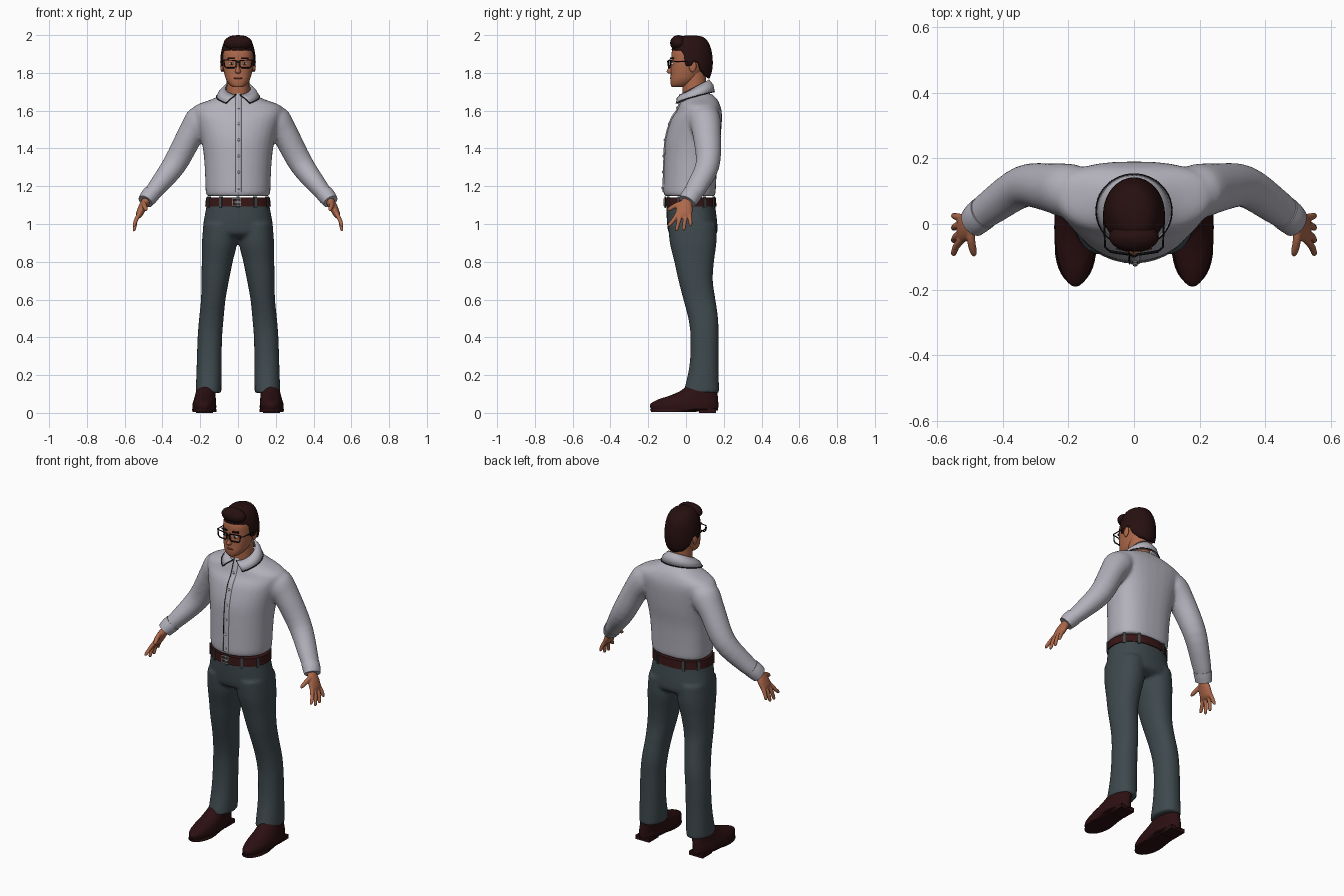
import bpy, bmesh, math
from mathutils import Vector, Matrix

cube = bpy.data.objects.get("Cube")
if cube:
    bpy.data.objects.remove(cube, do_unlink=True)


def material(name, *rgb):
    m = bpy.data.materials.new(name)
    m.use_nodes = True
    m.diffuse_color = (*rgb, 1)
    m.node_tree.nodes["Principled BSDF"].inputs["Base Color"].default_value = (*rgb, 1)
    return m


SHIRT = material("shirt grey", .45, .44, .5)
TROUSERS = material("trouser slate", .048, .066, .074)
SKIN = material("skin", .42, .14, .07)
HAIR = material("dark hair", .02, .005, .005)
LEATHER = material("shoe leather", .025, .005, .006)
BELT = material("belt leather", .04, .008, .008)
BLACK = material("black", .005, .005, .006)
METAL = material("buckle metal", .5, .5, .5)
WHITE = material("eye white", .6, .55, .52)
LIP = material("lip", .25, .07, .04)


def finish(name, bm, mat, voxel=None):
    """Turn a bmesh into a smooth object, optionally fusing its parts."""
    bmesh.ops.recalc_face_normals(bm, faces=bm.faces)
    me = bpy.data.meshes.new(name)
    bm.to_mesh(me)
    bm.free()
    me.materials.append(mat)
    for p in me.polygons:
        p.use_smooth = True
    me.set_sharp_from_angle(angle=math.radians(50))
    ob = bpy.data.objects.new(name, me)
    bpy.context.collection.objects.link(ob)
    if voxel:
        fuse = ob.modifiers.new("fuse", 'REMESH')
        fuse.mode, fuse.voxel_size, fuse.use_smooth_shade = 'VOXEL', voxel, True
        soft = ob.modifiers.new("soften", 'SMOOTH')
        soft.factor, soft.iterations = .5, 5
    return ob


def spline(secs, steps):
    """Smooth in-between sections through the given ones."""
    s = [secs[0], *secs, secs[-1]]
    out = []
    for a, b, c, d in zip(s, s[1:], s[2:], s[3:]):
        for k in range(steps):
            t = k / steps
            out.append([q + t / 2 * (r - p + t * (2*p - 5*q + 4*r - w + t * (3*q - p - 3*r + w)))
                        for p, q, r, w in zip(a, b, c, d)])
    return out + [list(secs[-1])]


def loft(bm, secs, flat=False, ref=(0, 1, 0), n=32, steps=4, front=2, back=2):
    """Skin sections of (x, y, z, half width, front depth, back depth)."""
    secs = spline(secs, steps)
    rings = []
    for i, (x, y, z, a, bf, bb) in enumerate(secs):
        lo, hi = secs[max(i - 1, 0)], secs[min(i + 1, len(secs) - 1)]
        t = Vector((0, 0, 1)) if flat else (Vector(hi[:3]) - Vector(lo[:3])).normalized()
        v = Vector(ref)
        v = (v - t * v.dot(t)).normalized()
        u = v.cross(t)
        ring = []
        for k in range(n):
            c, s = math.cos(math.tau * k / n), math.sin(math.tau * k / n)
            e, b = (2 / back, bb) if s > 0 else (2 / front, bf)
            p = u * a * math.copysign(abs(c) ** e, c) + v * b * math.copysign(abs(s) ** e, s)
            ring.append(bm.verts.new(Vector((x, y, z)) + p))
        rings.append(ring)
    for r, q in zip(rings, rings[1:]):
        for k in range(n):
            bm.faces.new((r[k], r[k - 1], q[k - 1], q[k]))
    bm.faces.new(rings[0])
    bm.faces.new(rings[-1])
    return bm


def level(x, rows, split=.5):
    """Sections from rows of (height, half width, front y, back y)."""
    out = []
    for z, a, f, b in rows:
        m = f + split * (b - f)
        out.append((x, m, z, a, m - f, b - m))
    return out


def limb(s, rows):
    return [(s * x, y, z, a, b, b) for x, y, z, a, b in rows]


def ball(name, loc, size, mat):
    bm = bmesh.new()
    bmesh.ops.create_uvsphere(bm, u_segments=20, v_segments=12, radius=1,
                              matrix=Matrix.LocRotScale(Vector(loc), None, Vector(size)))
    return finish(name, bm, mat)


def box(name, loc, size, mat, turn=0):
    bm = bmesh.new()
    bmesh.ops.create_cube(bm, size=1, matrix=Matrix.LocRotScale(
        Vector(loc), Matrix.Rotation(turn, 3, 'Z'), Vector(size)))
    return finish(name, bm, mat)


def wire(name, pts, r, mat, closed=False):
    cu = bpy.data.curves.new(name, 'CURVE')
    cu.dimensions, cu.bevel_depth, cu.bevel_resolution = '3D', r, 1
    sp = cu.splines.new('POLY')
    sp.points.add(len(pts) - 1)
    for q, p in zip(sp.points, pts):
        q.co = (*p, 1)
    sp.use_cyclic_u = closed
    cu.materials.append(mat)
    bpy.context.collection.objects.link(bpy.data.objects.new(name, cu))


# Shirt: torso and sleeves fused
torso = [(1.148, .165, -.112, .153), (1.17, .171, -.12, .157), (1.25, .174, -.118, .161),
         (1.35, .18, -.115, .168), (1.45, .195, -.108, .182), (1.55, .222, -.08, .19),
         (1.6, .24, -.048, .188), (1.63, .22, -.036, .18), (1.66, .14, -.026, .165),
         (1.69, .075, -.012, .135)]
shirt = loft(bmesh.new(), level(0, torso, .55), flat=True, front=2.1, back=2.6)
for s in (1, -1):
    loft(shirt, limb(s, [(.15, .1, 1.6, .05, .07), (.195, .1, 1.55, .083, .083),
                         (.25, .11, 1.475, .07, .075), (.335, .115, 1.317, .064, .064),
                         (.43, .055, 1.192, .049, .056), (.478, .018, 1.137, .04, .047)]))
finish("shirt", shirt, SHIRT, .01)

# Front placket, its seam and the buttons
path = [(z, f) for z, a, f, b in torso[1:]]
strip = loft(bmesh.new(), [(.003, f + .004, z, .017, .009, .009) for z, f in path], n=12)
finish("shirt_placket", strip, SHIRT)
wire("placket_seam", [(-.014, f - .001, z) for z, f in path], .002, BLACK)
for i in range(6):
    z = 1.19 + i * .085
    (z0, f0), (z1, f1) = next(p for p in zip(path, path[1:]) if p[1][0] >= z)
    y = f0 + (f1 - f0) * (z - z0) / (z1 - z0)
    ball("shirt_button", (.004, y - .006, z), (.007, .004, .007), METAL)

# Folded collar with a dark edge
bm, grid, cols = bmesh.new(), [], 40
for i in range(cols + 1):
    f = i / cols
    up, low = .15 + f * (math.tau - .3), .6 + f * (math.tau - 1.2)
    top = Vector((.07 * math.sin(up), .045 - .078 * math.cos(up), 1.725 - .04 * math.cos(up)))
    end = Vector((.115 * math.sin(low), .04 - .112 * math.cos(low),
                  1.622 + .078 * ((1 - math.cos(low)) / 2) ** .6))
    mid = (top + end) / 2 + Vector((math.sin(low), -math.cos(low), .5)) * .008
    grid.append([bm.verts.new(p) for p in (top, mid, end)])
for a, b in zip(grid, grid[1:]):
    for k in range(2):
        bm.faces.new((a[k], a[k + 1], b[k + 1], b[k]))
edge = [grid[0][0].co.copy()] + [g[2].co.copy() for g in grid] + [grid[-1][0].co.copy()]
collar = finish("shirt_collar", bm, SHIRT)
collar.modifiers.new("cloth", 'SOLIDIFY').thickness = .01
wire("collar_edge", edge, .0025, BLACK)

# Trousers: hips and legs fused
trousers = loft(bmesh.new(), level(0, [(1.14, .161, -.102, .152), (1.08, .17, -.104, .157),
                                       (1, .184, -.1, .166), (.95, .184, -.09, .164),
                                       (.925, .15, -.05, .13)]), flat=True, front=2.3, back=2.3)
leg = [(1, .095, .088, -.095, .16), (.9, .098, .093, -.086, .161), (.8, .11, .082, -.062, .148),
       (.7, .121, .073, -.04, .142), (.6, .131, .065, -.014, .156), (.5, .141, .065, .012, .17),
       (.4, .149, .065, .024, .172), (.25, .153, .066, .018, .172), (.105, .156, .068, -.014, .176)]
for s in (1, -1):
    loft(trousers, [level(s * x, [(z, a, f, b)])[0] for z, x, a, f, b in leg],
         flat=True, front=2.2, back=2.2)
finish("trousers", trousers, TROUSERS, .01)

# Belt, loops and buckle
belt = level(0, [(1.092, .174, -.111, .161), (1.14, .169, -.11, .159)])
finish("belt", loft(bmesh.new(), belt, flat=True, n=64, steps=1, front=2.2, back=2.2), BELT)
for deg in (30, 62, 118, 150, 205, 240, 270, 300, 335):
    c, s = math.cos(math.radians(deg)), math.sin(math.radians(deg))
    p = (.172 * math.copysign(abs(c) ** .91, c), .025 + .136 * math.copysign(abs(s) ** .91, s), 1.115)
    box("belt_loop", p, (.008, .014, .062), TROUSERS, math.atan2(s / .136, c / .172))
wire("buckle", [(x, -.114, z) for x, z in ((-.03, 1.096), (.014, 1.096), (.014, 1.136), (-.03, 1.136))],
     .004, METAL, True)
box("buckle_prong", (-.008, -.115, 1.116), (.04, .006, .006), METAL)

# Cuffs, hands and shoes
for s, side in ((1, "left_"), (-1, "right_")):
    cuff = limb(s, [(.458, .034, 1.16, .047, .052), (.475, .02, 1.14, .046, .051),
                    (.49, .006, 1.119, .041, .048)])
    finish(side + "cuff", loft(bmesh.new(), cuff), SHIRT)
    hand = loft(bmesh.new(), limb(s, [(.475, .016, 1.14, .025, .03), (.49, .004, 1.115, .023, .031),
                                      (.507, -.006, 1.085, .022, .042), (.523, -.013, 1.05, .018, .044),
                                      (.529, -.014, 1.034, .01, .036)]))
    for base, tip, z in ((-.046, -.09, .985), (-.024, -.05, .962), (0, -.012, .965), (.02, .025, .987)):
        loft(hand, limb(s, [(.522, base, 1.055, .011, .012), (.541, (base + tip) / 2, 1.018, .011, .011),
                            (.549, tip, z + .008, .009, .009), (.549, tip, z, .003, .003)]),
             ref=(1, 0, 0), n=12)
    loft(hand, limb(s, [(.498, -.012, 1.11, .016, .014), (.496, -.05, 1.1, .014, .013),
                        (.489, -.085, 1.08, .011, .011), (.486, -.098, 1.07, .004, .004)]),
         ref=(1, 0, 0), n=12)
    finish(side + "hand", hand, SKIN, .004)

    upper = level(s * .178, [(.012, .06, -.18, .168), (.03, .063, -.19, .171), (.05, .062, -.186, .171),
                             (.072, .058, -.145, .17), (.09, .055, -.09, .168),
                             (.115, .052, -.032, .164), (.14, .048, 0, .158)], .5)
    upper = [(p[0] - s * .12 * max(0, p[2] - .05), *p[1:]) for p in upper]
    finish(side + "shoe", loft(bmesh.new(), upper, flat=True), LEATHER)
    sole = level(s * .178, [(.004, .063, -.184, .04), (.02, .065, -.19, .17)])
    finish(side + "sole", loft(bmesh.new(), sole, flat=True, steps=1), LEATHER)
    box(side + "heel", (s * .178, .115, .012), (.09, .09, .024), LEATHER)

# Neck, head, nose and ears
finish("neck", loft(bmesh.new(), level(0, [(1.64, .066, -.012, .12), (1.7, .06, -.018, .108),
                                           (1.82, .06, -.02, .105)]), flat=True), SKIN)
head = level(0, [(1.724, .022, -.074, -.03), (1.735, .043, -.08, .02), (1.76, .061, -.083, .06),
                 (1.79, .071, -.081, .085), (1.83, .079, -.08, .115), (1.87, .082, -.078, .125),
                 (1.91, .081, -.076, .125), (1.95, .072, -.058, .115), (1.98, .045, -.03, .085)], .5)
finish("head", loft(bmesh.new(), head, flat=True, front=2.4), SKIN)
nose = level(0, [(1.865, .008, -.083, -.06), (1.83, .01, -.092, -.06), (1.808, .016, -.103, -.06),
                 (1.797, .012, -.095, -.06)], .8)
finish("nose", loft(bmesh.new(), nose, flat=True, n=16), SKIN)
ball("mouth", (0, -.08, 1.772), (.023, .006, .005), LIP)

# Eyes, brows, ears and glasses
for s, side in ((1, "left_"), (-1, "right_")):
    ball(side + "eye", (s * .034, -.07, 1.848), (.015, .009, .008), WHITE)
    ball(side + "iris", (s * .034, -.077, 1.848), (.006, .004, .007), BLACK)
    box(side + "brow", (s * .036, -.075, 1.877), (.036, .012, .008), HAIR, s * .25)
    ball(side + "ear", (s * .085, .035, 1.835), (.009, .02, .032), SKIN)
    rim = [(s * x, y, z) for x, y, z in ((.01, -.093, 1.866), (.074, -.083, 1.868), (.072, -.084, 1.838),
                                         (.062, -.086, 1.827), (.02, -.092, 1.827), (.01, -.093, 1.838))]
    wire(side + "glasses_rim", rim, .0038, BLACK, True)
    wire(side + "glasses_arm", [(s * .074, -.083, 1.863), (s * .088, -.07, 1.862),
                                (s * .092, .03, 1.858)], .003, BLACK)
wire("glasses_bridge", [(-.01, -.095, 1.856), (0, -.098, 1.859), (.01, -.095, 1.856)], .0035, BLACK)

# Hair cap: columns running from the hairline to the crown
hairline = [(0, 1.922), (58, 1.92), (68, 1.9), (73, 1.838), (88, 1.835), (95, 1.86), (108, 1.855),
            (118, 1.81), (140, 1.78), (180, 1.768)]
bm, grid, cols, rows = bmesh.new(), [], 96, 14
for i in range(cols):
    th = math.tau * i / cols
    d = abs((math.degrees(th) + 180) % 360 - 180)
    (d0, z0), (d1, z1) = next(p for p in zip(hairline, hairline[1:]) if p[1][0] >= d - .01)
    low = math.asin((z0 + (z1 - z0) * (d - d0) / (d1 - d0) - 1.85) / .15)
    col = []
    for k in range(rows):
        phi = low + (math.pi / 2 - low) * k / rows
        r = math.cos(phi) ** (.55 if phi > 0 else 1)
        depth = .115 if math.cos(th) > 0 else .112
        col.append(bm.verts.new((.094 * r * math.sin(th), .03 - depth * r * math.cos(th),
                                 1.85 + .148 * math.sin(phi))))
    grid.append(col)
crown = bm.verts.new((0, .03, 1.998))
for i in range(cols):
    a, b = grid[i - 1], grid[i]
    for k in range(rows - 1):
        bm.faces.new((a[k], b[k], b[k + 1], a[k + 1]))
    bm.faces.new((a[-1], b[-1], crown))
hair = finish("hair", bm, HAIR)
hair.modifiers.new("thickness", 'SOLIDIFY').thickness = .018
ball("hair_quiff", (0, -.04, 1.958), (.076, .044, .042), HAIR)
